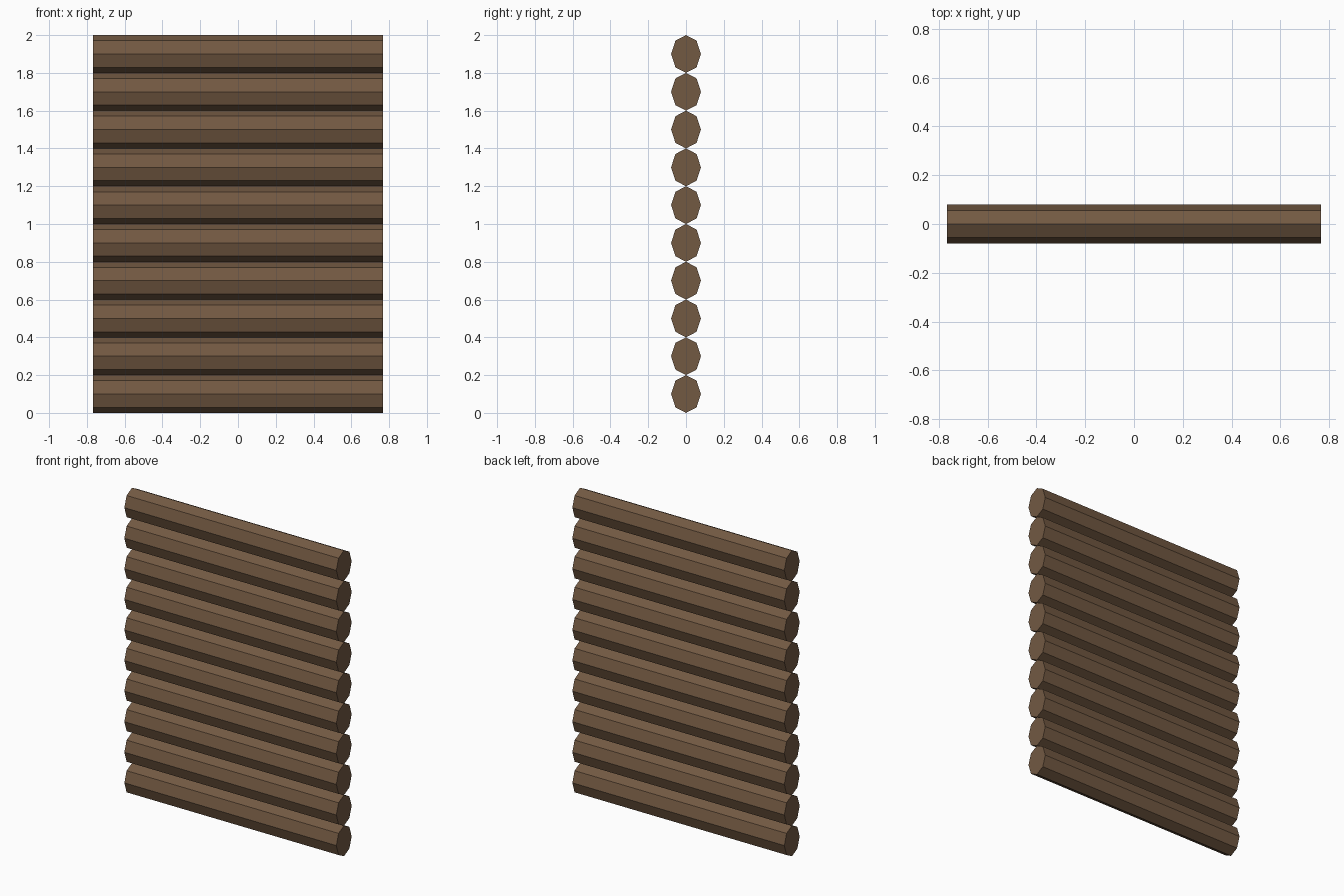
import bpy
from math import pi
from mathutils import Matrix

if "Cube" in bpy.data.objects:
    bpy.data.objects.remove(bpy.data.objects["Cube"])

LOGS = 10
LENGTH = 1.534
HALF_DEPTH = 0.079
HALF_HEIGHT = 0.1

wood = bpy.data.materials.new("brown_wood")
wood.diffuse_color = (0.17, 0.1, 0.055, 1)
wood.use_nodes = True
wood.node_tree.nodes["Principled BSDF"].inputs["Base Color"].default_value = wood.diffuse_color

# One eight-sided log lying along x, slightly flattened front to back
bpy.ops.mesh.primitive_cylinder_add(vertices=8, radius=1, depth=LENGTH)
log = bpy.context.object
log.name = "log_01"
log.data.name = "log"
log.data.transform(Matrix.Rotation(pi / 2, 4, 'Y'))
log.data.transform(Matrix.Diagonal((1, HALF_DEPTH, HALF_HEIGHT, 1)))
log.data.materials.append(wood)
log.location.z = HALF_HEIGHT

# Remaining logs stacked edge to edge
for i in range(1, LOGS):
    copy = log.copy()
    copy.name = f"log_{i + 1:02d}"
    copy.location.z = HALF_HEIGHT * (2 * i + 1)
    bpy.context.collection.objects.link(copy)
